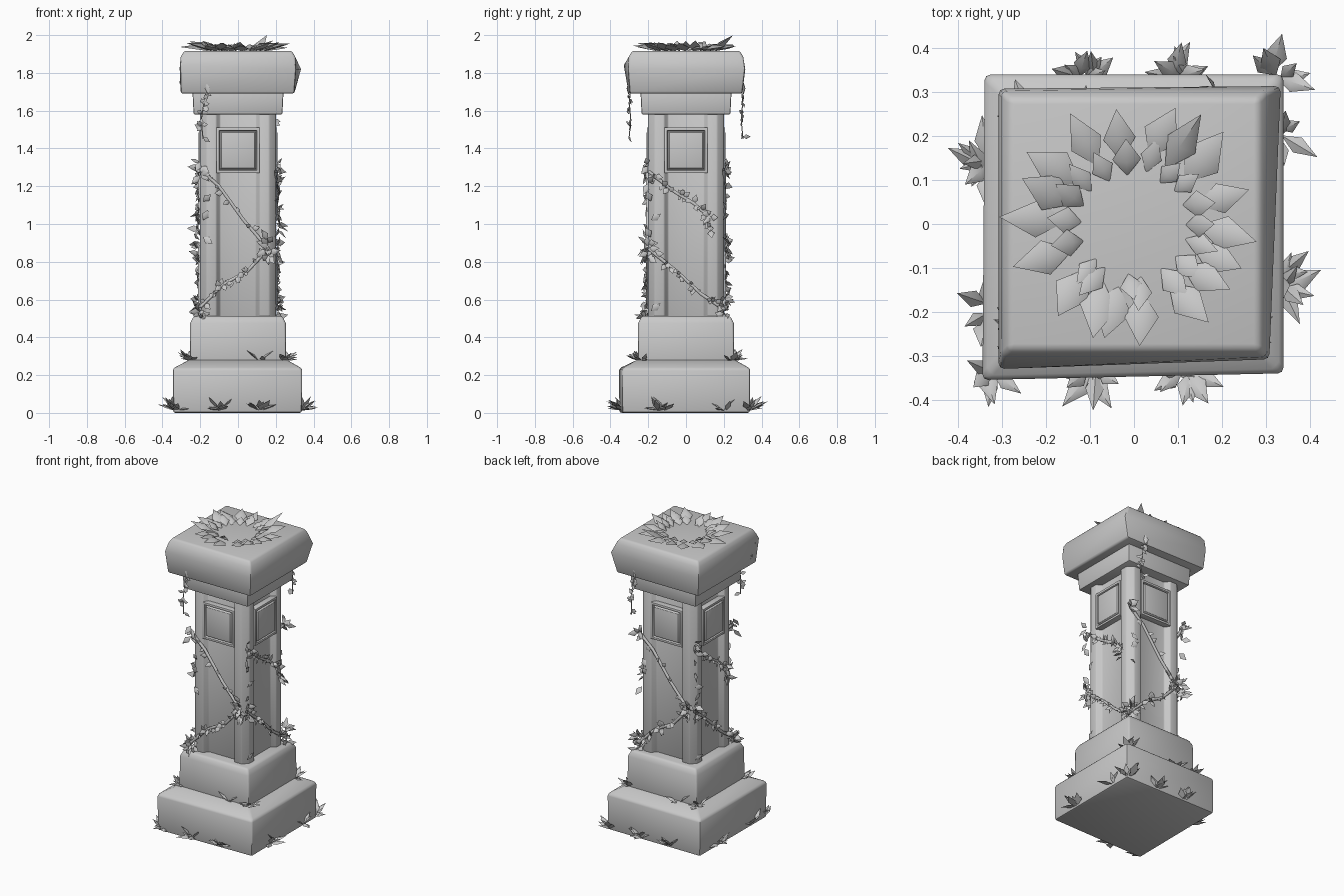
import bpy, bmesh, math, random
from mathutils import Vector, Matrix

if "Cube" in bpy.data.objects:
    bpy.data.objects.remove(bpy.data.objects["Cube"])

random.seed(7)
R = random.uniform
Z = Vector((0, 0, 1))

stone = bpy.data.materials.new("weathered stone grey")
stone.diffuse_color = (0.58, 0.58, 0.58, 1)
stone.use_nodes = True
stone.node_tree.nodes["Principled BSDF"].inputs["Base Color"].default_value = stone.diffuse_color


def finish(bm, name, bevel=0.0, angle=40):
    bmesh.ops.recalc_face_normals(bm, faces=bm.faces)
    me = bpy.data.meshes.new(name)
    bm.to_mesh(me)
    bm.free()
    ob = bpy.data.objects.new(name, me)
    bpy.context.collection.objects.link(ob)
    me.materials.append(stone)
    bpy.ops.object.select_all(action='DESELECT')
    bpy.context.view_layer.objects.active = ob
    ob.select_set(True)
    if bevel:
        m = ob.modifiers.new("worn_edges", 'BEVEL')
        m.width, m.segments = bevel, 2
        m.limit_method, m.angle_limit = 'ANGLE', math.radians(30)
        bpy.ops.object.modifier_apply(modifier=m.name)
    bpy.ops.object.shade_smooth_by_angle(angle=math.radians(angle))
    return ob


def loft(rings):
    """Closed solid through equal-length rings of points."""
    bm = bmesh.new()
    vs = [[bm.verts.new(p) for p in r] for r in rings]
    n = len(vs[0])
    for a, b in zip(vs, vs[1:]):
        for i in range(n):
            bm.faces.new((a[i], a[(i + 1) % n], b[(i + 1) % n], b[i]))
    bm.faces.new(vs[0][::-1])
    bm.faces.new(vs[-1])
    return bm


def block(name, profile, bevel=0.012, nudge=()):
    """Square block from (half width, height); nudge moves ring corners."""
    corners = [(-1, -1), (1, -1), (1, 1), (-1, 1)]
    rings = [[Vector((x * h, y * h, z)) for x, y in corners] for h, z in profile]
    for r, c, off in nudge:
        rings[r][c] += Vector(off)
    return finish(loft(rings), name, bevel)


# Stepped base, neck and cap
block("base_block", [(0.338, 0), (0.34, 0.235), (0.26, 0.28)],
      nudge=[(1, 0, (-0.005, -0.015, 0)), (0, 0, (-0.005, -0.015, 0))])
block("upper_plinth", [(0.255, 0.24), (0.253, 0.475), (0.235, 0.513)])
block("neck", [(0.235, 1.58), (0.241, 1.70)], 0.008)
block("cap", [(0.298, 1.69), (0.308, 1.82), (0.303, 1.885), (0.285, 1.917)],
      nudge=[(1, 2, (0.026, 0.006, 0)), (1, 0, (0, -0.022, 0.02)),
             (0, 0, (-0.005, -0.005, 0))])

# Shaft with chamfered corners and a recessed panel down each side
side = [(-0.165, -0.2), (-0.115, -0.2), (-0.095, -0.168),
        (0.095, -0.168), (0.115, -0.2), (0.165, -0.2)]
outline = []
for k in range(4):
    rot = Matrix.Rotation(k * math.pi / 2, 3, 'Z')
    outline += [rot @ Vector((x, y, 0)) for x, y in side]
finish(loft([[p + Z * z for p in outline] for z in (0.5, 1.0, 1.6)]), "shaft", 0.006)

# Square framed panel with a raised cushion on each side
for k, name in enumerate(("front", "right", "back", "left")):
    bm = bmesh.new()
    bmesh.ops.create_cube(bm, size=1, matrix=Matrix.Translation((0, -0.183, 1.39))
                          @ Matrix.Diagonal((0.228, 0.046, 0.24, 1)))
    bm.normal_update()
    face = min(bm.faces, key=lambda f: f.normal.y)
    for thick, depth in ((0.02, 0), (0.005, -0.018), (0.003, 0), (0.008, 0.02)):
        bmesh.ops.inset_region(bm, faces=[face], thickness=thick, depth=depth)
    bm.transform(Matrix.Rotation(k * math.pi / 2, 4, 'Z'))
    finish(bm, name + "_panel", 0.004)


# Foliage helpers
def leaf(bm, base, d, up, length, width):
    """Folded pointed leaf growing along d with its ridge toward up."""
    d = d.normalized()
    s = d.cross(up).normalized()
    n = s.cross(d)
    b, t = bm.verts.new(base), bm.verts.new(base + d * length)
    mid = base + d * length * 0.45
    l = bm.verts.new(mid - s * width / 2)
    r = bm.verts.new(mid + s * width / 2)
    m = bm.verts.new(mid + n * width * 0.3)
    for f in ((b, r, m), (r, t, m), (t, l, m), (l, b, m), (b, l, t, r)):
        bm.faces.new(f)


def tuft(bm, pos, out, count, size):
    """Fan of leaves around the outward direction, some standing up."""
    tan = Z.cross(out)
    for i in range(count):
        a = (i / (count - 1) - 0.5) * 2.8 + R(-0.15, 0.15)
        d = out * math.cos(a) + tan * math.sin(a) + Z * R(0.1, 1.2)
        length = size * R(0.75, 1.2)
        leaf(bm, pos + tan * R(-0.02, 0.02), d, Z, length, length * R(0.38, 0.52))


def tube(name, pts, radius):
    cu = bpy.data.curves.new(name, 'CURVE')
    cu.dimensions = '3D'
    cu.bevel_depth, cu.bevel_resolution = radius, 1
    sp = cu.splines.new('POLY')
    sp.points.add(len(pts) - 1)
    for p, q in zip(sp.points, pts):
        p.co = (*q, 1)
    ob = bpy.data.objects.new(name, cu)
    bpy.context.collection.objects.link(ob)
    cu.materials.append(stone)
    bpy.ops.object.select_all(action='DESELECT')
    bpy.context.view_layer.objects.active = ob
    ob.select_set(True)
    bpy.ops.object.convert(target='MESH')


# Leaf wreath on top of the cap
bm = bmesh.new()
for count, r0, length, width, rise in ((18, 0.15, 0.145, 0.08, 0.33),
                                       (18, 0.115, 0.085, 0.055, 0.7)):
    for i in range(count):
        a = 2 * math.pi * (i + R(-0.2, 0.2)) / count
        out = Vector((math.cos(a), math.sin(a), 0))
        d = out + Z.cross(out) * R(-0.35, 0.35) + Z * rise * R(0.4, 1.2)
        leaf(bm, out * r0 * R(0.95, 1.05) + Z * 1.915, d, Z,
             length * R(0.85, 1.15), width * R(0.85, 1.2))
for v in bm.verts:
    v.co.z = min(v.co.z, 2.0)
max(bm.verts, key=lambda v: v.co.z).co.z = 2.0
finish(bm, "top_wreath", angle=60)

# Tufts round the foot and on the step, repeated on opposite sides
bm = bmesh.new()
foot = [((-0.1, -0.335), (0, -1), 8), ((0.11, -0.335), (0, -1), 8),
        ((-0.325, -0.335), (-0.5, -1), 6), ((0.335, -0.13), (1, 0), 9),
        ((0.335, 0.2), (1, 0), 4)]
step = [((0.25, -0.24), (1, -1), 7), ((0.25, 0.24), (1, 1), 7),
        ((0.12, -0.255), (0, -1), 3)]
for s in (1, -1):
    for (x, y), o, n in foot:
        tuft(bm, Vector((x * s, y * s, 0.012)), Vector((*o, 0)).normalized() * s, n, 0.09)
    for (x, y), o, n in step:
        tuft(bm, Vector((x * s, y * s, 0.275)), Vector((*o, 0)).normalized() * s, n, 0.08)
finish(bm, "foot_leaves", angle=60)

# Vines across the shaft: (across, height) paths, leaves per segment
paths = {
    "front": [([(-0.2, 1.29), (-0.1, 1.2), (0.03, 1.02), (0.16, 0.87)], 3),
              ([(0.16, 0.87), (0.05, 0.75), (-0.08, 0.68), (-0.2, 0.56)], 9)],
    "right": [([(-0.2, 1.28), (-0.06, 1.17), (0.04, 1.11), (0.13, 1.03)], 8),
              ([(-0.2, 0.87), (-0.05, 0.75), (0.08, 0.63), (0.2, 0.55)], 8)]}
bm = bmesh.new()
for k, name in enumerate(("front", "right", "back", "left")):
    rot = Matrix.Rotation(k * math.pi / 2, 3, 'Z')
    out, across = rot @ Vector((0, -1, 0)), rot @ Vector((1, 0, 0))
    for j, (path, dens) in enumerate(paths[("front", "right")[k % 2]]):
        pts = [rot @ Vector((u, -0.203, z)) for u, z in path]
        tube(f"{name}_vine_{j + 1}", pts, 0.01)
        for a, b in zip(pts, pts[1:]):
            for i in range(dens):
                d = across * R(-1, 1) + Z * R(-1, 1) + out * R(0.1, 0.6)
                length = R(0.03, 0.055)
                leaf(bm, a.lerp(b, R(0, 1)), d, out, length, length * 0.65)
        # Larger leaf clusters where a vine meets the corner
        for p in (pts[0], pts[-1]):
            for i in range(7):
                d = across * R(-1, 1) + Z * R(-1, 1) + out * R(0.2, 0.7)
                leaf(bm, p + Z * R(-0.07, 0.05), d, out, R(0.045, 0.075), 0.037)
    # Loose leaves up the corner
    for z in (0.54, 0.93, 1.02, 1.12):
        p = rot @ Vector((-0.185, -0.195, z))
        leaf(bm, p, across * R(-0.5, 1) + Z * R(-1, 1) + out * 0.3, out, 0.065, 0.04)
finish(bm, "vine_leaves", angle=60)

# Strands hanging from the cap at two opposite corners
bm = bmesh.new()
for s, name in ((1, "front"), (-1, "back")):
    pts = [Vector((x * s, y * s, z)) for x, y, z in
           ((-0.17, -0.295, 1.70), (-0.18, -0.30, 1.64),
            (-0.195, -0.292, 1.55), (-0.185, -0.302, 1.45))]
    tube(name + "_hanging_strand", pts, 0.003)
    for a, b in zip(pts, pts[1:]):
        for i in range(6):
            d = Vector((R(-1, 1), R(-0.4, 0.4), R(-1, 0.3)))
            leaf(bm, a.lerp(b, R(0, 1)), d, Vector((0, -s, 0)), R(0.03, 0.05), 0.025)
    # Leaves lying against the cap sides
    for x, y, z in ((-0.17, -0.305, 1.75), (-0.305, -0.25, 1.78), (-0.305, -0.29, 1.85)):
        leaf(bm, Vector((x * s, y * s, z)), Vector((0.2 * s, 0, -1)),
             Vector((x * s, y * s, 0)), 0.07, 0.035)
finish(bm, "hanging_leaves", angle=60)
